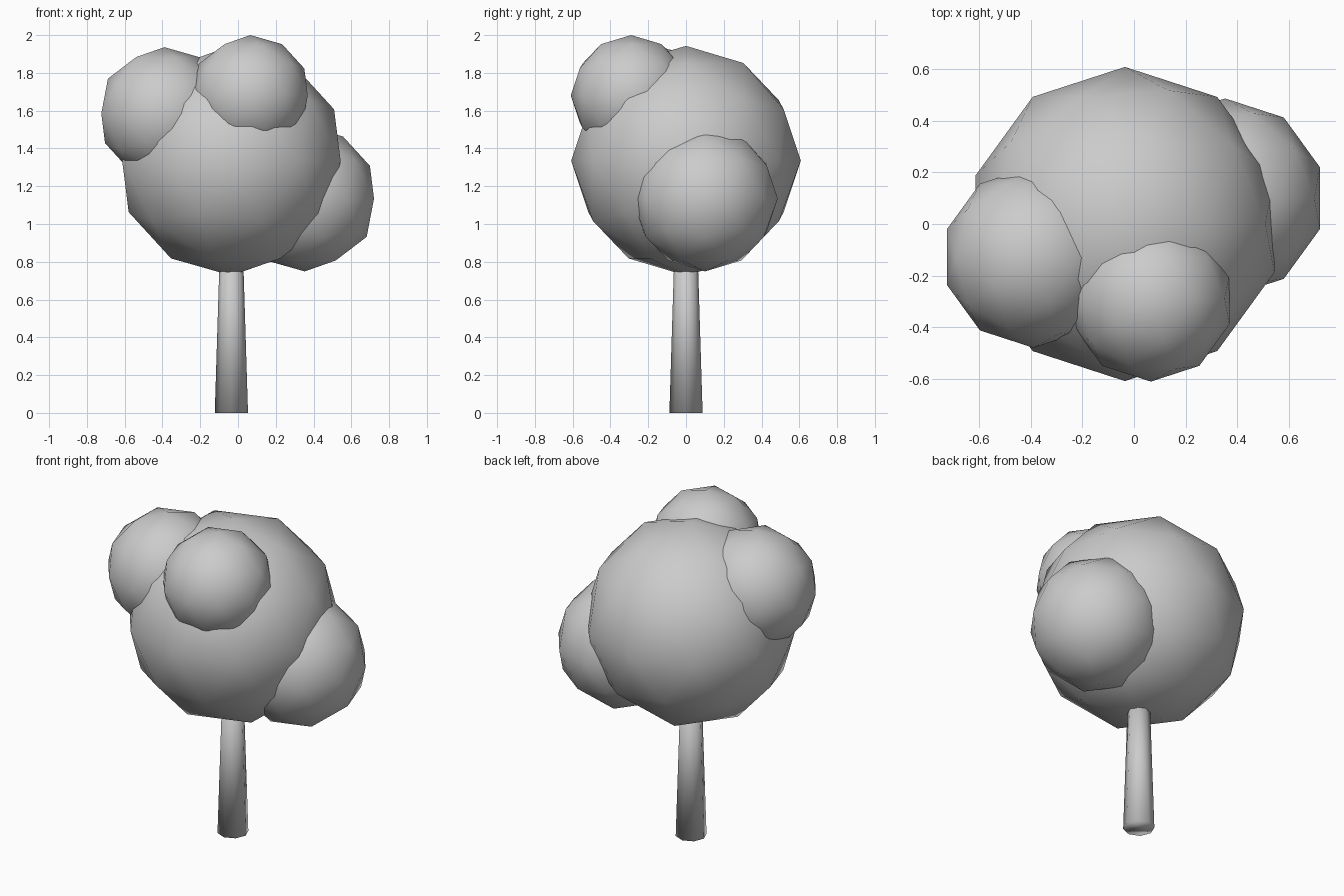
import bpy

if "Cube" in bpy.data.objects:
    bpy.data.objects.remove(bpy.data.objects["Cube"])

AXIS_X = -0.035  # trunk and main crown share this axis


def smooth(obj, name):
    obj.name = name
    obj.data.name = name
    for p in obj.data.polygons:
        p.use_smooth = True


def foliage(name, centre, radius):
    bpy.ops.mesh.primitive_ico_sphere_add(subdivisions=2, radius=radius, location=centre)
    smooth(bpy.context.object, name)


# Tapered eight-sided trunk, running up into the crown
trunk_height = 0.9
bpy.ops.mesh.primitive_cone_add(vertices=8, radius1=0.088, radius2=0.06,
                                depth=trunk_height,
                                location=(AXIS_X, 0, trunk_height / 2))
smooth(bpy.context.object, "trunk")

# Main crown and three smaller clumps
foliage("main_crown", (AXIS_X, 0, 1.335), 0.608)
foliage("front_top_clump", (0.065, -0.29, 1.68), 0.32)
foliage("left_clump", (-0.39, -0.128, 1.585), 0.351)
foliage("right_clump", (0.353, 0.1, 1.135), 0.386)
